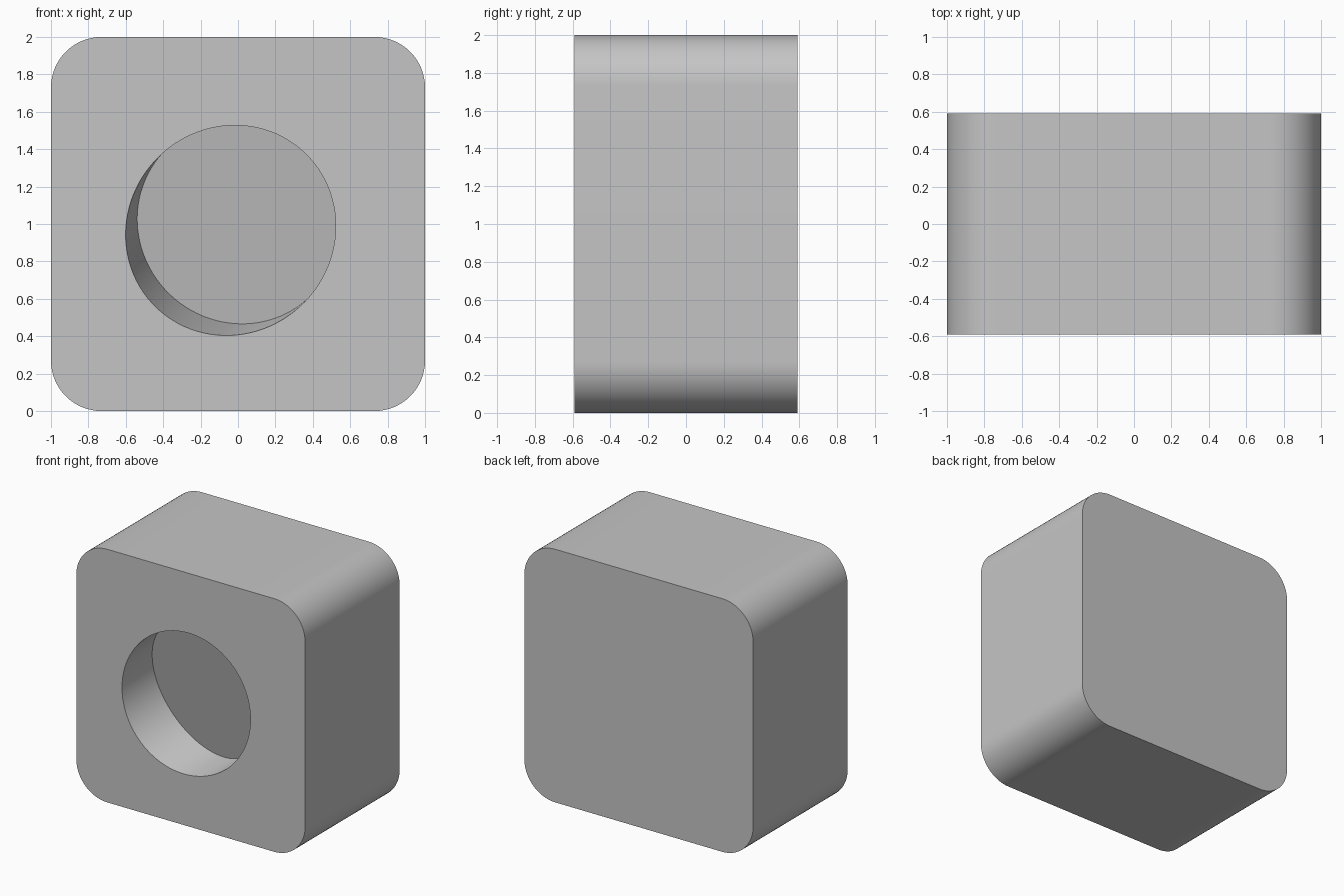
import bpy
from math import radians
from mathutils import Vector

cube = bpy.data.objects.get("Cube")
if cube:
    bpy.data.objects.remove(cube, do_unlink=True)

WIDTH, DEPTH, HEIGHT = 2.0, 1.18, 2.0
CORNER = 0.27
HOLE_RADIUS = 0.55
FLOOR_CENTRE = Vector((0, -0.40, 1.005))
HOLE_AXIS = Vector((-0.207, -1, -0.207)).normalized()  # from floor out to the front
CUT_LENGTH = 0.8

grey = bpy.data.materials.new("light_grey")
grey.use_nodes = True
colour = (0.56, 0.56, 0.56, 1)
grey.diffuse_color = colour
grey.node_tree.nodes["Principled BSDF"].inputs["Base Color"].default_value = colour

# Block with the four edges along y rounded
bpy.ops.mesh.primitive_cube_add(size=1, location=(0, 0, HEIGHT / 2))
block = bpy.context.object
block.name = "rounded_block"
block.scale = (WIDTH, DEPTH, HEIGHT)
bpy.ops.object.transform_apply(location=True, rotation=False, scale=True)
block.data.materials.append(grey)

weights = block.data.attributes.new("bevel_weight_edge", "FLOAT", "EDGE")
for edge in block.data.edges:
    a, b = (block.data.vertices[i].co for i in edge.vertices)
    weights.data[edge.index].value = 1.0 if abs(a.y - b.y) > 0.1 else 0.0
bevel = block.modifiers.new("rounded_corners", "BEVEL")
bevel.limit_method = "WEIGHT"
bevel.width = CORNER
bevel.segments = 16

# Tilted cylinder that cuts the blind hole
bpy.ops.mesh.primitive_cylinder_add(
    vertices=96, radius=HOLE_RADIUS, depth=CUT_LENGTH,
    location=FLOOR_CENTRE + HOLE_AXIS * CUT_LENGTH / 2,
    rotation=HOLE_AXIS.to_track_quat("Z", "Y").to_euler())
cutter = bpy.context.object
cutter.name = "hole_cutter"
cutter.hide_render = True
cutter.data.materials.append(grey)

hole = block.modifiers.new("tilted_hole", "BOOLEAN")
hole.operation = "DIFFERENCE"
hole.solver = "EXACT"
hole.object = cutter

# Apply the shaping and smooth the curved walls
bpy.ops.object.select_all(action="DESELECT")
block.select_set(True)
bpy.context.view_layer.objects.active = block
for name in [m.name for m in block.modifiers]:
    bpy.ops.object.modifier_apply(modifier=name)
bpy.data.objects.remove(cutter, do_unlink=True)
bpy.ops.object.shade_smooth_by_angle(angle=radians(30))
